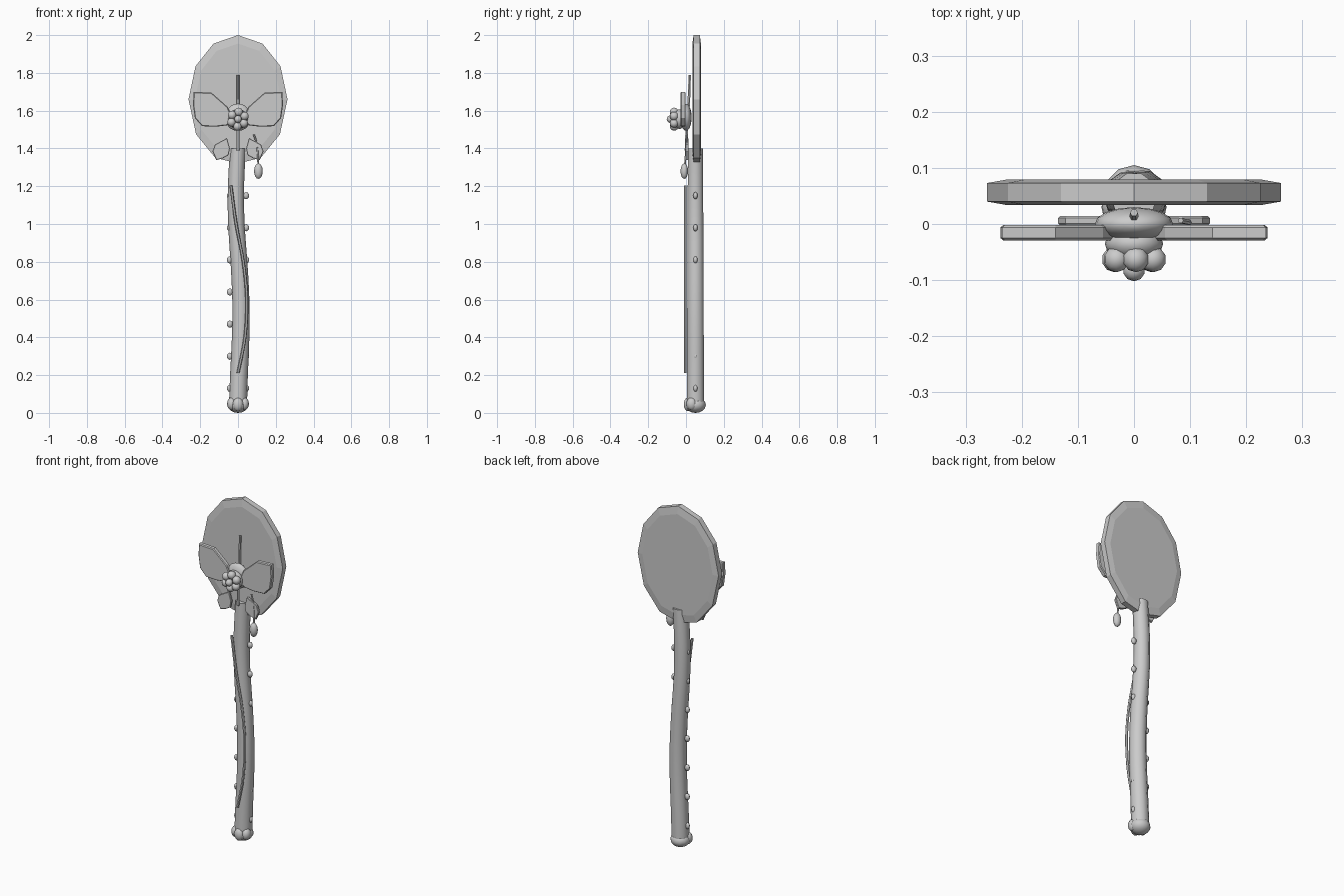
import bpy, bmesh, math
from mathutils import Vector

if "Cube" in bpy.data.objects:
    bpy.data.objects.remove(bpy.data.objects["Cube"])

grey = bpy.data.materials.new("light_grey")
grey.diffuse_color = (0.6, 0.6, 0.6, 1)
grey.use_nodes = True
grey.node_tree.nodes["Principled BSDF"].inputs["Base Color"].default_value = grey.diffuse_color


def finish(name, bm, smooth=None):
    bmesh.ops.recalc_face_normals(bm, faces=bm.faces)
    me = bpy.data.meshes.new(name)
    bm.to_mesh(me)
    bm.free()
    me.materials.append(grey)
    ob = bpy.data.objects.new(name, me)
    bpy.context.collection.objects.link(ob)
    if smooth:
        bpy.ops.object.select_all(action='DESELECT')
        ob.select_set(True)
        bpy.context.view_layer.objects.active = ob
        bpy.ops.object.shade_smooth_by_angle(angle=math.radians(smooth))
    return ob


def loft(name, rings, smooth=None):
    bm = bmesh.new()
    loops = [[bm.verts.new(p) for p in r] for r in rings]
    n = len(loops[0])
    for a, b in zip(loops, loops[1:]):
        for i in range(n):
            j = (i + 1) % n
            bm.faces.new((a[i], a[j], b[j], b[i]))
    bm.faces.new(loops[0])
    bm.faces.new(loops[-1])
    return finish(name, bm, smooth)


def tube(name, path, radii, sides, smooth=None):
    # upright tube with level cross-sections
    rings = []
    for p, r in zip(path, radii):
        rings.append([(p[0] + r * math.cos(a), p[1] + r * math.sin(a), p[2])
                      for a in (2 * math.pi * i / sides for i in range(sides))])
    return loft(name, rings, smooth)


def ball(name, loc, size, seg=12, rings=8):
    bm = bmesh.new()
    bmesh.ops.create_uvsphere(bm, u_segments=seg, v_segments=rings, radius=1)
    bmesh.ops.scale(bm, vec=size, verts=bm.verts)
    bmesh.ops.translate(bm, vec=loc, verts=bm.verts)
    return finish(name, bm, 60)


def plate(name, outline, y0, y1, inset, bevel, side=1):
    # flat panel facing front with chamfered rims
    c = sum((Vector(p) for p in outline), Vector((0, 0))) / len(outline)

    def ring(y, k):
        pts = [c + (Vector(p) - c) * k for p in outline]
        return [(side * p.x, y, p.y) for p in pts]
    return loft(name, [ring(y0, inset), ring(y0 + bevel, 1),
                       ring(y1 - bevel, 1), ring(y1, inset)])


def smooth_path(pts, steps=4):
    # Catmull-Rom through the given points
    v = [Vector(p) for p in pts]
    v = [2 * v[0] - v[1]] + v + [2 * v[-1] - v[-2]]
    out = []
    for i in range(1, len(v) - 2):
        a, b, c, d = v[i - 1:i + 3]
        for s in range(steps):
            t = s / steps
            out.append(0.5 * (2 * b + (c - a) * t + (2 * a - 5 * b + 4 * c - d) * t * t
                              + (3 * b - a - 3 * c + d) * t ** 3))
    return out + [v[-2]]


# egg-shaped twelve-sided head
half = [(0.13, 1.955), (0.225, 1.835), (0.262, 1.66), (0.222, 1.475), (0.12, 1.35)]
egg = [(0, 2.0)] + half + [(0, 1.32)] + [(-x, z) for x, z in reversed(half)]
plate("head_disc", egg, 0.034, 0.079, 0.87, 0.006)

# gently curved handle
hx = [(0, 0.04), (0.005, 0.2), (0.014, 0.4), (0.015, 0.6), (0.005, 0.8),
      (-0.009, 1.0), (-0.011, 1.2), (0.0, 1.4)]
hp = smooth_path([(x, 0.05, z) for x, z in hx], 2)
tube("handle", hp, [0.048 - 0.006 * p.z / 1.4 for p in hp], 10, 40)

# rounded foot with front bud and side lobes
ball("foot_knob", (0, 0.05, 0.042), (0.055, 0.055, 0.042))
ball("foot_bud", (0, 0.01, 0.045), (0.028, 0.022, 0.036))
for s in (-1, 1):
    ball("foot_lobe", (s * 0.034, 0.03, 0.048), (0.024, 0.028, 0.034))

# vine trailing down the handle front
vp = smooth_path([(-0.038, -0.004, 1.205), (-0.01, -0.004, 1.0), (0.028, -0.004, 0.8),
                  (0.047, -0.004, 0.6), (0.037, -0.004, 0.4), (0.0, -0.004, 0.21)])
tube("vine", vp, [0.008] * len(vp), 6, 40)

# paired nodes along the handle
for k in range(7):
    for s in (-1, 1):
        ball("handle_node", (s * 0.043, 0.05, 0.13 + 0.17 * k), (0.016, 0.012, 0.019), 8, 6)

# petals and small leaves, mirrored
petal = [(0.235, 1.70), (0.14, 1.695), (0.055, 1.62), (0.02, 1.545), (0.06, 1.522),
         (0.12, 1.515), (0.19, 1.518), (0.228, 1.56), (0.238, 1.63)]
leaf = [(0.058, 1.455), (0.09, 1.438), (0.122, 1.42), (0.135, 1.385), (0.115, 1.338),
        (0.08, 1.348), (0.05, 1.365), (0.043, 1.40)]
for s in (-1, 1):
    plate("petal", petal, -0.029, -0.002, 0.95, 0.004, s)
    plate("leaf", leaf, -0.002, 0.014, 0.94, 0.003, s)

# flower centre
ball("flower_base", (0, 0.0, 1.565), (0.07, 0.03, 0.072), 16, 10)
ball("flower_core", (0, -0.035, 1.555), (0.052, 0.032, 0.052), 16, 10)
for k in range(6):
    a = math.radians(85 + 60 * k)
    ball("berry", (0.038 * math.cos(a), -0.063, 1.555 + 0.038 * math.sin(a)),
         (0.023, 0.023, 0.023), 10, 8)
ball("centre_berry", (0, -0.082, 1.555), (0.02, 0.02, 0.02), 10, 8)

# central stem rising up the disc
tube("stem", [(0, 0.0, 1.39), (0, 0.004, 1.5), (0, 0.015, 1.65), (0, 0.02, 1.79)],
     [0.008, 0.008, 0.008, 0.007], 6, 40)

# hanging bud on a wire
wp = smooth_path([(0.083, 0.006, 1.475), (0.1, 0.002, 1.42), (0.108, -0.006, 1.31)])
tube("bud_wire", wp, [0.005] * len(wp), 6, 40)
ball("hanging_bud", (0.108, -0.009, 1.28), (0.023, 0.02, 0.041))
